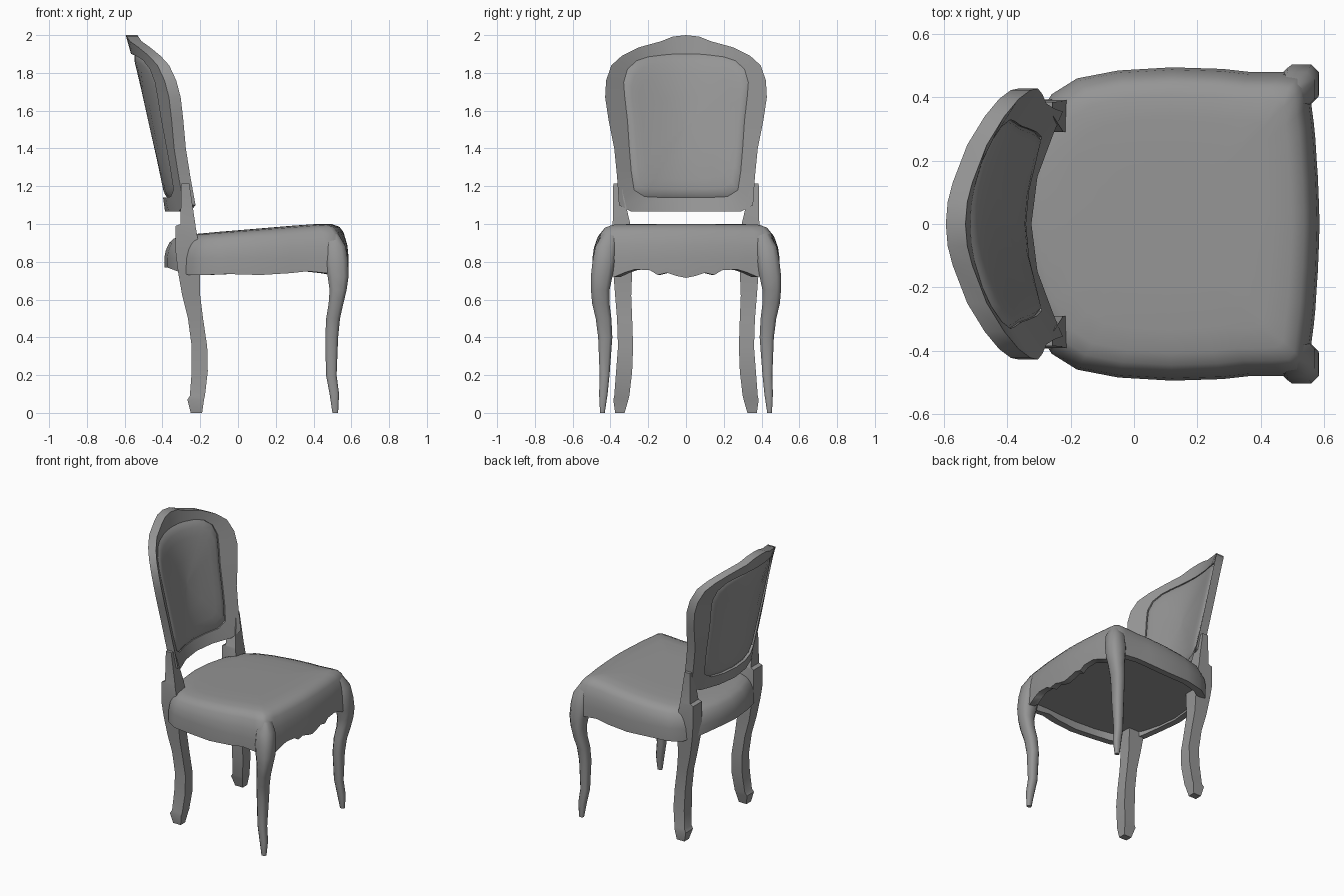
import bpy
import bmesh
import math

cube = bpy.data.objects.get("Cube")
if cube:
    bpy.data.objects.remove(cube, do_unlink=True)

# One plain grey for the whole chair
grey = bpy.data.materials.new("plain grey")
grey.use_nodes = True
colour = (0.3, 0.3, 0.3, 1)
grey.diffuse_color = colour
grey.node_tree.nodes["Principled BSDF"].inputs["Base Color"].default_value = colour


def loft(name, rings, closed=False, mirrored=False, angle=40):
    """Skin a list of equally long point rings into one object."""
    bm = bmesh.new()
    loops = [[bm.verts.new(point) for point in ring] for ring in rings]
    pairs = list(zip(loops, loops[1:]))
    if closed:
        pairs.append((loops[-1], loops[0]))
    else:
        bm.faces.new(loops[0])
        bm.faces.new(loops[-1])
    for low, high in pairs:
        count = len(low)
        for i in range(count):
            j = (i + 1) % count
            bm.faces.new((low[i], low[j], high[j], high[i]))
    bmesh.ops.recalc_face_normals(bm, faces=bm.faces)
    mesh = bpy.data.meshes.new(name)
    bm.to_mesh(mesh)
    bm.free()
    mesh.materials.append(grey)
    obj = bpy.data.objects.new(name, mesh)
    bpy.context.collection.objects.link(obj)
    bpy.ops.object.select_all(action='DESELECT')
    obj.select_set(True)
    bpy.context.view_layer.objects.active = obj
    bpy.ops.object.shade_smooth_by_angle(angle=math.radians(angle))
    if mirrored:
        mirror = obj.modifiers.new("other side", 'MIRROR')
        mirror.use_axis = (False, True, False)
    return obj


def whole(half, side):
    """Complete a half outline; side is the index of the sideways value."""
    flipped = [tuple(-v if i == side else v for i, v in enumerate(p))
               for p in reversed(half[1:-1])]
    return half + flipped


def section(z, x0, x1, y0, y1, cut):
    """Rectangle at height z, with corners cut by a share of its width."""
    a, b = (x1 - x0) * cut, (y1 - y0) * cut
    if cut == 0:
        return [(x0, y0, z), (x1, y0, z), (x1, y1, z), (x0, y1, z)]
    return [(x0 + a, y0, z), (x1 - a, y0, z), (x1, y0 + b, z), (x1, y1 - b, z),
            (x1 - a, y1, z), (x0 + a, y1, z), (x0, y1 - b, z), (x0, y0 + b, z)]


# Seat: outline from back centre to front centre as x, y, lower edge height
seat_outline = whole([
    (-.39, 0, .77), (-.375, .15, .77), (-.335, .29, .755), (-.26, .41, .73),
    (-.18, .46, .73), (-.05, .485, .735), (.12, .495, .73), (.28, .49, .74),
    (.37, .48, .75), (.47, .48, .74), (.53, .475, .73), (.553, .45, .73),
    (.56, .38, .72), (.568, .32, .745), (.573, .27, .76), (.578, .19, .755),
    (.581, .15, .73), (.583, .1, .742), (.585, .05, .725), (.586, 0, .715)], 1)
SEAT_X = .1
RAIL = .82


def seat_ring(scale, height):
    ring = []
    for x, y, low in seat_outline:
        px, py = SEAT_X + (x - SEAT_X) * scale, y * scale
        ring.append((px, py, height(px, low)))
    return ring


def cushion(share):
    return lambda x, low: RAIL + share * (.967 + .083 * x - RAIL)


def lower_edge(x, low):
    return low


def panel_height(x, low):
    return .785


seat_rings = [seat_ring(.05, panel_height), seat_ring(.91, panel_height),
              seat_ring(.91, lower_edge), seat_ring(1, lower_edge)]
for scale, share in ((1, 0), (.985, .35), (.945, .7), (.9, .86),
                     (.82, .95), (.68, .99), (.4, 1), (.05, 1)):
    seat_rings.append(seat_ring(scale, cushion(share)))
loft("seat", seat_rings, angle=45)

# Front legs: curved, tapering, with a knee that runs into the seat corner
front_leg = [
    (0, .5, .53, .43, .455), (.1, .485, .535, .415, .46),
    (.2, .466, .522, .405, .457), (.4, .462, .53, .39, .465),
    (.5, .467, .54, .395, .478), (.58, .48, .558, .405, .497),
    (.65, .485, .575, .405, .503), (.72, .475, .585, .39, .504),
    (.8, .46, .583, .375, .495), (.88, .46, .57, .37, .48),
    (.95, .46, .53, .36, .44)]
loft("front_legs", [section(*s, .22) for s in front_leg], mirrored=True, angle=50)

# Back legs: square, with a foot block and a post that carries the back
back_leg = [
    (0, -.25, -.19, .325, .375), (.07, -.268, -.18, .305, .385),
    (.09, -.255, -.175, .3, .38), (.22, -.245, -.16, .285, .37),
    (.35, -.245, -.163, .28, .36), (.5, -.265, -.185, .285, .365),
    (.62, -.295, -.2, .29, .375), (.75, -.318, -.2, .285, .385),
    (.85, -.33, -.2, .29, .393), (.99, -.33, -.225, .29, .39),
    (1, -.305, -.226, .295, .388), (1.215, -.3, -.258, .345, .385)]
loft("back_legs", [section(*s, 0) for s in back_leg], mirrored=True, angle=30)

# Back: outlines as y, z from bottom centre to top centre
frame_outer = whole([
    (0, 1.065), (.15, 1.065), (.29, 1.065), (.355, 1.1), (.365, 1.25),
    (.38, 1.4), (.41, 1.55), (.428, 1.67), (.423, 1.76), (.395, 1.84),
    (.34, 1.89), (.25, 1.935), (.13, 1.968), (.07, 1.992), (0, 2)], 0)
frame_inner = whole([
    (0, 1.14), (.12, 1.14), (.22, 1.145), (.275, 1.18), (.29, 1.28),
    (.3, 1.4), (.31, 1.55), (.325, 1.68), (.33, 1.75), (.31, 1.82),
    (.26, 1.865), (.2, 1.885), (.12, 1.895), (.06, 1.9), (0, 1.9)], 0)
BACK_Z = 1.52


def back_ring(outline, depth, scale=1):
    """Lay an outline on the leaning, curved back, depth in front of its rear."""
    ring = []
    for y, z in outline:
        y, z = y * scale, BACK_Z + (z - BACK_Z) * scale
        ring.append((-.385 - .223 * (z - 1.06) + .85 * y * y + depth, y, z))
    return ring


loft("back_frame", [back_ring(frame_outer, 0), back_ring(frame_outer, .062),
                    back_ring(frame_inner, .056), back_ring(frame_inner, .006)],
     closed=True)

# Padded panel, bulging forward and slightly sunk at the rear
pad = [(.05, .018), (.5, .018), (.9, .016), (.96, .02), (1.01, .03),
       (1.01, .045), (.96, .062), (.88, .072), (.74, .08), (.4, .083), (.05, .083)]
loft("back_pad", [back_ring(frame_inner, depth, scale) for scale, depth in pad])
